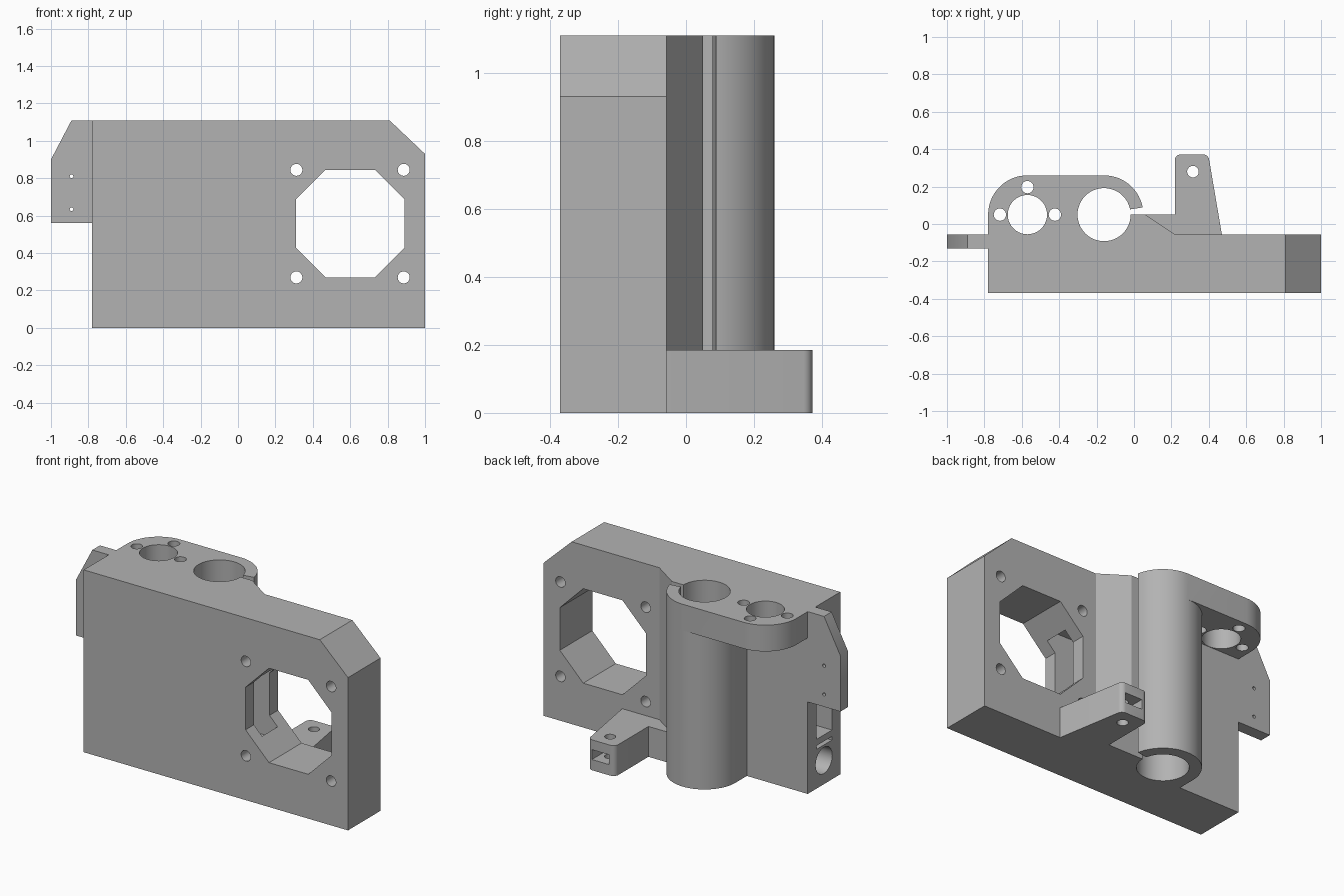
import bpy, bmesh, math
from math import cos, sin, radians, pi
from mathutils import Matrix

cube = bpy.data.objects.get("Cube")
if cube:
    bpy.data.objects.remove(cube, do_unlink=True)

BACK, FRONT, TOP = -0.057, -0.37, 1.11
BEARING, ROD = (-0.16, 0.05), (-0.57, 0.05)
R = 0.21

grey = bpy.data.materials.new("plain grey")
grey.use_nodes = True
grey.diffuse_color = (0.45, 0.45, 0.45, 1)
grey.node_tree.nodes["Principled BSDF"].inputs["Base Color"].default_value = grey.diffuse_color


def prism(name, pts, lo, hi, axis="Z"):
    """Extrude an outline: XY along z, XZ along y, or YZ along x."""
    place = {"Z": lambda a, b, c: (a, b, c),
             "Y": lambda a, b, c: (a, c, b),
             "X": lambda a, b, c: (c, a, b)}[axis]
    bm = bmesh.new()
    low = [bm.verts.new(place(a, b, lo)) for a, b in pts]
    high = [bm.verts.new(place(a, b, hi)) for a, b in pts]
    bm.faces.new(low)
    bm.faces.new(high)
    n = len(pts)
    for i in range(n):
        j = (i + 1) % n
        bm.faces.new((low[i], low[j], high[j], high[i]))
    bmesh.ops.recalc_face_normals(bm, faces=bm.faces)
    mesh = bpy.data.meshes.new(name)
    bm.to_mesh(mesh)
    bm.free()
    mesh.materials.append(grey)
    obj = bpy.data.objects.new(name, mesh)
    bpy.context.scene.collection.objects.link(obj)
    return obj


def arc(centre, r, start, end, steps):
    angles = [radians(start + (end - start) * i / steps) for i in range(steps + 1)]
    return [(centre[0] + r * cos(a), centre[1] + r * sin(a)) for a in angles]


def circle(centre, r, sides=32):
    return arc(centre, r, 0, 360, sides)[:-1]


def rect(a0, a1, b0, b1):
    return [(a0, b0), (a1, b0), (a1, b1), (a0, b1)]


def combine(target, tools, operation):
    """Boolean each tool into the target, then discard the tools."""
    for tool in tools:
        tool.hide_render = True
        mod = target.modifiers.new(tool.name, "BOOLEAN")
        mod.operation = operation
        mod.solver = "EXACT"
        mod.object = tool
    graph = bpy.context.evaluated_depsgraph_get()
    mesh = bpy.data.meshes.new_from_object(target.evaluated_get(graph))
    target.modifiers.clear()
    target.data = mesh
    for tool in tools:
        bpy.data.objects.remove(tool, do_unlink=True)


# Main slab with its clipped top corner
body = prism("motor_bracket_body",
             [(-0.78, 0), (1, 0), (1, 0.93), (0.81, TOP), (-0.78, TOP)],
             FRONT, BACK, "Y")

# Bearing sleeve with its side web, and the rounded top plate
sleeve = prism("bearing_sleeve",
               arc(BEARING, R, 0, 180, 32)
               + [(-0.37, -0.2), (0.22, -0.2), (0.22, BACK), (0.06, 0.05)], 0, TOP)
plate = prism("top_plate",
              arc(BEARING, R, 0, 90, 16) + arc(ROD, R, 90, 180, 16)
              + [(-0.78, -0.2), (0.05, -0.2)], 0.95, TOP)

# Side ear for the end switch
ear = prism("switch_ear",
            [(-1, 0.56), (-0.7, 0.56), (-0.7, TOP), (-0.89, TOP), (-1, 0.9)],
            -0.13, BACK, "Y")

# Low arm at the back
arm = prism("adjuster_arm",
            [(0, -0.2), (0.47, -0.2), (0.47, BACK)]
            + arc((0.37, 0.34), 0.032, 10, 90, 6)
            + arc((0.25, 0.34), 0.032, 90, 180, 6)
            + [(0.218, 0.05), (0, 0.05)], 0, 0.185)
combine(body, [sleeve, plate, ear, arm], "UNION")

cuts = []
# Octagonal motor opening and its four screw holes
x0, x1, z0, z1, c = 0.31, 0.89, 0.27, 0.845, 0.158
cuts.append(prism("motor_cut",
                  [(x0 + c, z0), (x1 - c, z0), (x1, z0 + c), (x1, z1 - c),
                   (x1 - c, z1), (x0 + c, z1), (x0, z1 - c), (x0, z0 + c)],
                  -0.5, 0.01, "Y"))
for x in (0.312, 0.886):
    for z in (z0, z1):
        cuts.append(prism("motor_screw_cut", circle((x, z), 0.032), -0.5, 0.02, "Y"))

# Bearing bore and the narrow slot along it
cuts.append(prism("bearing_cut", circle(BEARING, 0.142, 48), -0.1, 1.2))
cuts.append(prism("slot_cut",
                  [(-0.1, 0.0501), (0.1, 0.0501), (0.1, 0.097), (-0.1, 0.066)],
                  -0.1, 1.2))

# Lead rod hole with three screw holes in the top plate
cuts.append(prism("lead_rod_cut", circle(ROD, 0.105, 40), 0.8, 1.2))
for dx, dy in ((-0.147, 0), (0.147, 0), (0, 0.147)):
    cuts.append(prism("plate_screw_cut",
                      circle((ROD[0] + dx, ROD[1] + dy), 0.033, 24), 0.8, 1.2))

# Belt channel, two smooth rod bores and their relief slits
cuts.append(prism("belt_cut", rect(-0.29, -0.14, 0.30, 0.81), -0.9, 0.365, "X"))
for z, slit in ((0.145, 0.25), (0.965, 0.86)):
    cuts.append(prism("smooth_rod_cut", circle((-0.213, z), 0.08), -0.9, 0.18, "X"))
    cuts.append(prism("slit_cut", rect(-0.29, -0.14, slit - 0.011, slit + 0.011),
                      -0.9, 0.18, "X"))

# Ear pinholes
for z in (0.635, 0.81):
    cuts.append(prism("pin_cut", circle((-0.89, z), 0.01, 12), -0.3, 0.05, "Y"))

# Arm screw hole and nut pocket
cuts.append(prism("arm_screw_cut", circle((0.315, 0.28), 0.031, 24), -0.1, 0.25))
cuts.append(prism("nut_cut", rect(0.257, 0.373, 0.065, 0.125), 0.22, 0.5, "Y"))
combine(body, cuts, "DIFFERENCE")

# Smooth only the round walls
bpy.ops.object.select_all(action="DESELECT")
body.select_set(True)
bpy.context.view_layer.objects.active = body
bpy.ops.object.shade_smooth_by_angle(angle=radians(31))
